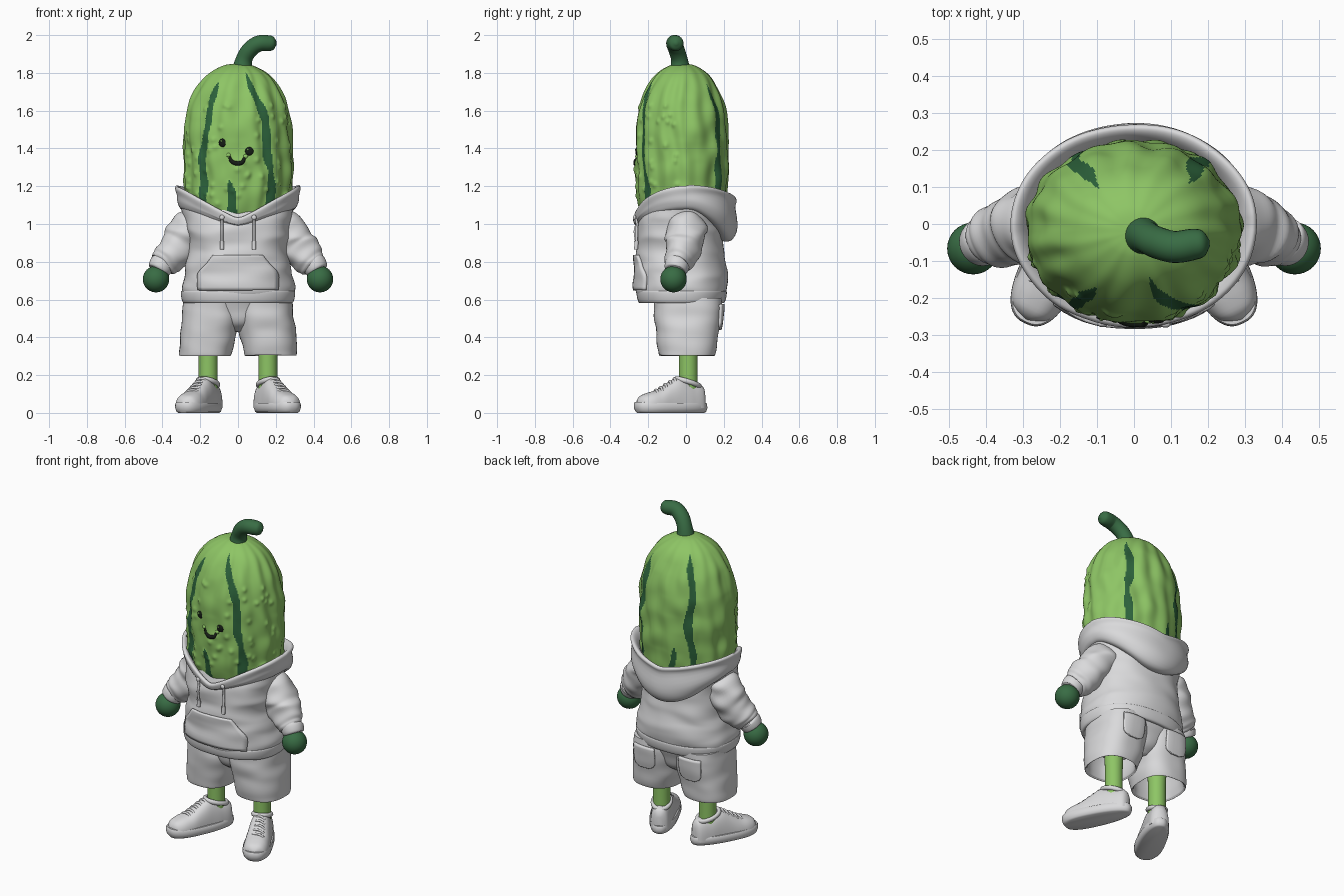
import bpy, bmesh, math, random
from math import sin, cos, pi, radians
from mathutils import Vector, noise
from mathutils.bvhtree import BVHTree

random.seed(4)
if "Cube" in bpy.data.objects:
    bpy.data.objects.remove(bpy.data.objects["Cube"])
built = []


def material(name, rgb):
    m = bpy.data.materials.new(name)
    m.use_nodes = True
    m.diffuse_color = (*rgb, 1)
    m.node_tree.nodes["Principled BSDF"].inputs["Base Color"].default_value = (*rgb, 1)
    return m


light_green = material("light green", (0.27, 0.56, 0.13))
dark_green = material("dark green", (0.04, 0.15, 0.058))
stripe_green = material("stripe green", (0.025, 0.12, 0.043))
pale_grey = material("pale grey", (0.7, 0.7, 0.71))
black = material("black", (0.008, 0.012, 0.008))


def curve_at(keys, t):
    """Smooth interpolation of rows (t, values...)."""
    i = 0
    while i < len(keys) - 2 and t > keys[i + 1][0]:
        i += 1

    def slope(k):
        a, b = keys[max(k - 1, 0)], keys[min(k + 1, len(keys) - 1)]
        return [(q - p) / (b[0] - a[0]) for p, q in zip(a[1:], b[1:])]
    a, b = keys[i], keys[i + 1]
    d = b[0] - a[0]
    u = min(max((t - a[0]) / d, 0), 1)
    h = u * u * (3 - 2 * u)
    return [p + (q - p) * h + d * (m * u * (1 - u) ** 2 - n * u * u * (1 - u))
            for p, q, m, n in zip(a[1:], b[1:], slope(i), slope(i + 1))]


def samples(keys, count):
    a, b = keys[0][0], keys[-1][0]
    return [curve_at(keys, a + (b - a) * i / (count - 1)) for i in range(count)]


def power(v, p):
    return math.copysign(abs(v) ** p, v)


def oval(cx, cy, z, rx, ry, n=64, p=2.0):
    return [Vector((cx + rx * power(cos(2 * pi * j / n), 2 / p),
                    cy + ry * power(sin(2 * pi * j / n), 2 / p), z)) for j in range(n)]


def loft(name, rings, mat, wrap=False, folds=0.0):
    """Skin closed rings; folds adds soft cloth creases."""
    bm = bmesh.new()
    rows = []
    for ring in rings:
        rows.append([bm.verts.new(p + folds * noise.noise_vector(
            Vector((p.x * 5, p.y * 5, p.z * 13)))) for p in ring])
    n = len(rows[0])
    for a, b in zip(rows, rows[1:] + (rows[:1] if wrap else [])):
        for j in range(n):
            k = (j + 1) % n
            bm.faces.new((a[j], a[k], b[k], b[j]))
    if not wrap:
        bm.faces.new(rows[0])
        bm.faces.new(rows[-1])
    return finish(name, bm, mat)


def finish(name, bm, mat):
    bmesh.ops.recalc_face_normals(bm, faces=bm.faces)
    me = bpy.data.meshes.new(name)
    bm.to_mesh(me)
    bm.free()
    me.materials.append(mat)
    ob = bpy.data.objects.new(name, me)
    bpy.context.scene.collection.objects.link(ob)
    built.append(ob)
    return ob


def tube(name, points, mat, n=16, folds=0.0):
    """Round tube through (point, radius) pairs."""
    rings = []
    for i, (p, r) in enumerate(points):
        d = (points[min(i + 1, len(points) - 1)][0] - points[max(i - 1, 0)][0]).normalized()
        ref = Vector((0, 1, 0)) if abs(d.y) < 0.8 else Vector((1, 0, 0))
        u = d.cross(ref).normalized()
        v = d.cross(u)
        rings.append([p + r * (u * cos(2 * pi * j / n) + v * sin(2 * pi * j / n)) for j in range(n)])
    return loft(name, rings, mat, folds=folds)


def ball(name, centre, size, mat):
    bm = bmesh.new()
    bmesh.ops.create_uvsphere(bm, u_segments=32, v_segments=20, radius=1)
    for v in bm.verts:
        v.co = Vector([c + a * s for c, a, s in zip(centre, v.co, size)])
    return finish(name, bm, mat)


def surface(ob):
    """Returns a lookup that drops (x, z) onto the front or back of a part."""
    me = ob.data
    tree = BVHTree.FromPolygons([v.co for v in me.vertices], [p.vertices for p in me.polygons])

    def drop(x, z, lift=0.0, side=-1):
        hit = tree.ray_cast(Vector((x, 3 * side, z)), Vector((0, -side, 0)))[0]
        return Vector((x, (hit.y if hit else 0.2 * side) + lift * side, z))
    return drop


def plate(name, drop, cx, rows, side, lift, mat):
    """Sewn-on panel with rows of (z, half width)."""
    bm = bmesh.new()
    grid = [[bm.verts.new(drop(cx + w * (k / 8 - 1), z, lift, side)) for k in range(17)]
            for z, w in samples([(i, *r) for i, r in enumerate(rows)], 17)]
    for a, b in zip(grid, grid[1:]):
        for k in range(16):
            bm.faces.new((a[k], a[k + 1], b[k + 1], b[k]))
    ob = finish(name, bm, mat)
    mod = ob.modifiers.new("thickness", "SOLIDIFY")
    mod.thickness, mod.offset = 0.018, 0


# Head with broad wavy ribs, and small warts on the front and sides
HX, HY, HC, SEGMENTS = 0.288, 0.245, -0.02, 270
profile = [(0, 0.76, 0.97), (1, 0.93, 1.08), (2, 0.98, 1.2), (3, 1, 1.35), (4, 0.985, 1.5), (5, 0.925, 1.61),
           (6, 0.79, 1.71), (7, 0.57, 1.79), (8, 0.28, 1.838), (9, 0.01, 1.85)]
warts = [(random.uniform(-2.9, -0.1), random.uniform(1.1, 1.65)) for _ in range(60)]
rings = []
for r, z in samples(profile, 150):
    ring = []
    near = [(a, h) for a, h in warts if abs(h - z) < 0.04]
    for j in range(SEGMENTS):
        a = 2 * pi * j / SEGMENTS
        around = Vector((cos(a), sin(a), 0))
        wave = 0.018 * cos(15 * a + 1.3 * sin(z * 9) + noise.noise(around * 2))
        wave += 0.045 * noise.noise(around * 3 + Vector((0, 0, z * 9)))
        for b, h in near:
            d = math.remainder(a - b, 2 * pi) * 0.27
            wave += 0.03 * math.exp(-(d * d + (z - h) ** 2) / 0.0002)
        k = r * (1 + wave * min(1, 0.4 + (1.85 - z) * 5))
        ring.append(Vector((HX * k * cos(a), HC + HY * k * sin(a), z)))
    rings.append(ring)
head = loft("head", rings, light_green)

# Dark stripes: rows of (height, angle in degrees)
stripes = [[(1, -52), (1.2, -53), (1.45, -57), (1.6, -64), (1.8, -72)],
           [(1.02, -134), (1.25, -132), (1.45, -126), (1.6, -126), (1.75, -117)],
           [(1, -94), (1.12, -97), (1.23, -102)],
           [(1.1, 47), (1.4, 52), (1.74, 48)],
           [(1.05, 127), (1.4, 123), (1.79, 127)],
           [(1.05, 98), (1.25, 102)]]
head.data.materials.append(stripe_green)
for face in head.data.polygons:
    c = face.center
    a = math.atan2((c.y - HC) / HY, c.x / HX)
    for s in stripes:
        if s[0][0] < c.z < s[-1][0]:
            off = abs(math.remainder(a - radians(curve_at(s, c.z)[0] + 2.5 * sin(c.z * 17)), 2 * pi))
            width = 0.08 * min(1, (s[-1][0] - c.z) * 12 + 0.2) * (1 + 0.7 * noise.noise(Vector((s[0][1], 0, c.z * 9))))
            if off < width:
                face.material_index = 1

# Curled stem
stem = [(0, 0.02, -0.03, 1.8, 0.058), (1, 0.032, -0.035, 1.87, 0.044), (2, 0.062, -0.05, 1.922, 0.043),
        (3, 0.11, -0.062, 1.955, 0.043), (4, 0.16, -0.055, 1.957, 0.042), (5, 0.188, -0.053, 1.957, 0.034),
        (6, 0.204, -0.052, 1.957, 0.008)]
tube("stem", [(Vector((x, y, z)), r) for x, y, z, r in samples(stem, 36)], dark_green, 24)

# Smiling face
on_head = surface(head)
for name, x, z in (("right_eye", -0.08, 1.43), ("left_eye", 0.06, 1.385)):
    p = on_head(x, z)
    ball(name, p, (0.022, 0.008, 0.022), black)
    ball(name + "_glint", p + Vector((-0.008, -0.007, 0.009)), (0.005, 0.003, 0.005), light_green)
smile = [(0, -0.045, 1.358, 0.008), (1, -0.033, 1.332, 0.011), (2, -0.005, 1.32, 0.013), (3, 0.023, 1.327, 0.011),
         (4, 0.034, 1.35, 0.008)]
tube("mouth", [(on_head(x, z, -0.004), r) for x, z, r in samples(smile, 20)], black, 10)
for name, x, z in (("right_dimple", -0.05, 1.365), ("left_dimple", 0.04, 1.358)):
    ball(name, on_head(x, z), (0.012, 0.008, 0.011), light_green)

# Hoodie body and hem
body = [(0.6, 0.285, 0.215, -0.02), (0.63, 0.298, 0.235, -0.025), (0.67, 0.302, 0.243, -0.025),
        (0.75, 0.285, 0.238, -0.025), (0.88, 0.265, 0.232, -0.033), (1, 0.28, 0.226, -0.032),
        (1.07, 0.293, 0.212, -0.022), (1.11, 0.285, 0.2, -0.012), (1.15, 0.2, 0.15, -0.01)]
heights = [0.6 + 0.55 * i / 49 for i in range(50)]
torso = loft("hoodie_body", [oval(0, cy, z, rx, ry, 96, 2.3) for z, (rx, ry, cy) in
                             zip(heights, samples([(h, *v) for h, *v in body], 50))], pale_grey, folds=0.012)
hem = [(0, 0.64, 0.285, 0.222), (1, 0.645, 0.302, 0.238), (2, 0.61, 0.3, 0.236), (3, 0.582, 0.288, 0.224),
       (4, 0.585, 0.26, 0.2)]
loft("hoodie_hem", [oval(0, -0.023, z, rx, ry, 96, 2.3) for z, rx, ry in samples(hem, 20)], pale_grey)

# Hood collar: dips at the front, peaks at the sides, hangs as a pouch behind
columns = []
for j in range(96):
    a = 2 * pi * j / 96
    c, s = cos(a), sin(a)
    e, back = math.sqrt(c * c + 0.006), max(s, 0)
    top = 1.125 + 0.08 * e if s > 0 else 1.02 + 0.18 * e
    low = 0.9 + 0.17 * e ** 2 if s > 0 else 0.965 + 0.105 * e
    drop = top - low
    section = [(0, -0.07, top - 0.09), (1, -0.035, top - 0.02), (2, -0.012, top), (3, 0, top - 0.012),
               (4, -0.008, top - min(0.045, drop * 0.6)), (5, -0.014 + 0.016 * back, low + drop * 0.35),
               (6, -0.036 + 0.003 * back, low + 0.01), (7, -0.1, low + 0.01)]
    columns.append([Vector(((0.333 + o) * c, (0.28 if s < 0 else 0.27) * s + o * s, z))
                    for o, z in samples(section, 29)])
loft("hood", [list(r) for r in zip(*columns)], pale_grey, wrap=True, folds=0.004)

# Front pocket and drawstrings
on_torso = surface(torso)
plate("front_pocket", on_torso, 0, [(0.835, 0.13), (0.79, 0.165), (0.735, 0.21), (0.65, 0.21)], -1, 0.005, pale_grey)
for name, side in (("left", 1), ("right", -1)):
    x = side * 0.085
    cord = [Vector((x, -0.268, 1.045))] + [on_torso(x, 1.0 - 0.02 * i, 0.009) for i in range(6)]
    tube(name + "_drawstring", [(p, 0.007) for p in cord], pale_grey, 10)
    tube(name + "_drawstring_tip", [(on_torso(x, z, 0.009), 0.011) for z in (0.91, 0.89, 0.865)], pale_grey, 10)
    ball(name + "_eyelet", on_torso(x, 1.035, 0.03), (0.013, 0.008, 0.013), pale_grey)

    # Sleeve, cuff and round hand
    arm = [(0, 0.19, 0, 1.01, 0.095), (1, 0.255, 0, 0.97, 0.108), (2, 0.315, -0.012, 0.885, 0.1),
           (3, 0.372, -0.035, 0.815, 0.083), (4, 0.4, -0.045, 0.785, 0.064)]
    tube(name + "_sleeve", [(Vector((side * px, y, z)), r * (1 + 0.02 * sin(i * 0.9)))
                            for i, (px, y, z, r) in enumerate(samples(arm, 40))], pale_grey, 40, 0.018)
    cuff = [(0, 0.396, -0.04, 0.797, 0.058), (1, 0.402, -0.045, 0.788, 0.066), (2, 0.418, -0.055, 0.757, 0.06),
            (3, 0.422, -0.057, 0.75, 0.045)]
    tube(name + "_cuff", [(Vector((side * px, y, z)), r) for px, y, z, r in samples(cuff, 14)], pale_grey, 32)
    ball(name + "_hand", (side * 0.434, -0.066, 0.708), (0.07, 0.07, 0.07), dark_green)

    # Shorts leg with an open, hollow hem
    short = [(0, 0.61, 0.14, 0.145, 0.18, 0.01), (1, 0.52, 0.143, 0.15, 0.178, 0.01),
             (2, 0.43, 0.155, 0.15, 0.165, 0.008), (3, 0.315, 0.174, 0.139, 0.15, 0.006),
             (4, 0.308, 0.174, 0.132, 0.14, 0.006), (5, 0.33, 0.174, 0.125, 0.132, 0.006),
             (6, 0.45, 0.16, 0.12, 0.125, 0.006)]
    leg = loft(name + "_shorts_leg", [oval(side * cx, cy, z, rx, ry, 56, 2.5) for z, cx, rx, ry, cy in
                                      samples(short, 49)], pale_grey, folds=0.007)
    plate(name + "_back_pocket", surface(leg), side * 0.155, [(0.575, 0.07), (0.5, 0.07), (0.46, 0.062), (0.44, 0.03)],
          1, 0.004, pale_grey)

    # Bare leg
    tube(name + "_leg", [(Vector((side * 0.158, 0.012, z)), r) for z, r in ((0.12, 0.05), (0.3, 0.05), (0.46, 0.056))],
         light_green, 32)

    # Shoe in its own heel-to-toe frame, toes turned out
    turn = radians(26)

    def foot(u, w, z):
        return Vector((side * (0.203 + u * sin(turn) + w * cos(turn)), -0.08 - u * cos(turn) + w * sin(turn), z))

    last = [(-0.195, 0.02, 0.11), (-0.18, 0.047, 0.145), (-0.11, 0.062, 0.165), (-0.04, 0.066, 0.185),
            (0.02, 0.07, 0.157), (0.08, 0.075, 0.122), (0.14, 0.071, 0.104), (0.18, 0.05, 0.086), (0.197, 0.012, 0.06)]
    upper = []
    for i in range(40):
        u = -0.195 + 0.392 * i / 39
        w, h = curve_at(last, u)
        upper.append([foot(u, w * power(cos(pi * k / 24), 0.75), 0.025 + (h - 0.025) * abs(sin(pi * k / 24)) ** 0.8)
                      for k in range(25)])
    loft(name + "_shoe_upper", upper, pale_grey)
    sole = []
    for z, grow in ((0, -0.01), (0.006, 0), (0.025, 0.006), (0.045, 0.005), (0.052, 0.001), (0.053, -0.02)):
        ring = []
        for k in range(64):
            c, s = cos(2 * pi * k / 64), sin(2 * pi * k / 64)
            lift = 0.016 * max(0, c - 0.6)
            ring.append(foot((0.203 + grow) * power(c, 0.85), (0.075 + grow + 0.012 * c) * power(s, 0.8), z + lift * (z > 0)))
        sole.append(ring)
    loft(name + "_shoe_sole", sole, pale_grey)
    collar = [[foot(-0.1 + (0.065 + 0.012 * cos(v)) * cos(t), (0.05 + 0.012 * cos(v)) * sin(t),
                    0.16 + 0.02 * cos(t) + 0.014 * sin(v)) for v in [2 * pi * m / 12 for m in range(12)]]
              for t in [2 * pi * k / 36 for k in range(36)]]
    loft(name + "_shoe_collar", collar, pale_grey, wrap=True)
    for n in range(5):
        u = -0.02 + 0.027 * n
        w, h = curve_at(last, u)
        tube(name + "_lace_%d" % (n + 1), [(foot(u + 0.012 * cos(t), 0.8 * w * cos(t), 0.03 + (h - 0.027) * sin(t) ** 0.8), 0.007)
                                          for t in [radians(50 + 10 * k) for k in range(9)]], pale_grey, 8)

# Seat joining the two shorts legs
seat = [(0, 0.43, 0.05, 0.08), (1, 0.47, 0.1, 0.13), (2, 0.54, 0.2, 0.155), (3, 0.61, 0.27, 0.178)]
loft("shorts_seat", [oval(0, 0.01, z, rx, ry, 64, 2.4) for z, rx, ry in samples(seat, 16)], pale_grey, folds=0.006)

# Smooth shading with crisp edges
for ob in built:
    ob.select_set(True)
bpy.context.view_layer.objects.active = built[0]
bpy.ops.object.shade_smooth_by_angle(angle=radians(50))
